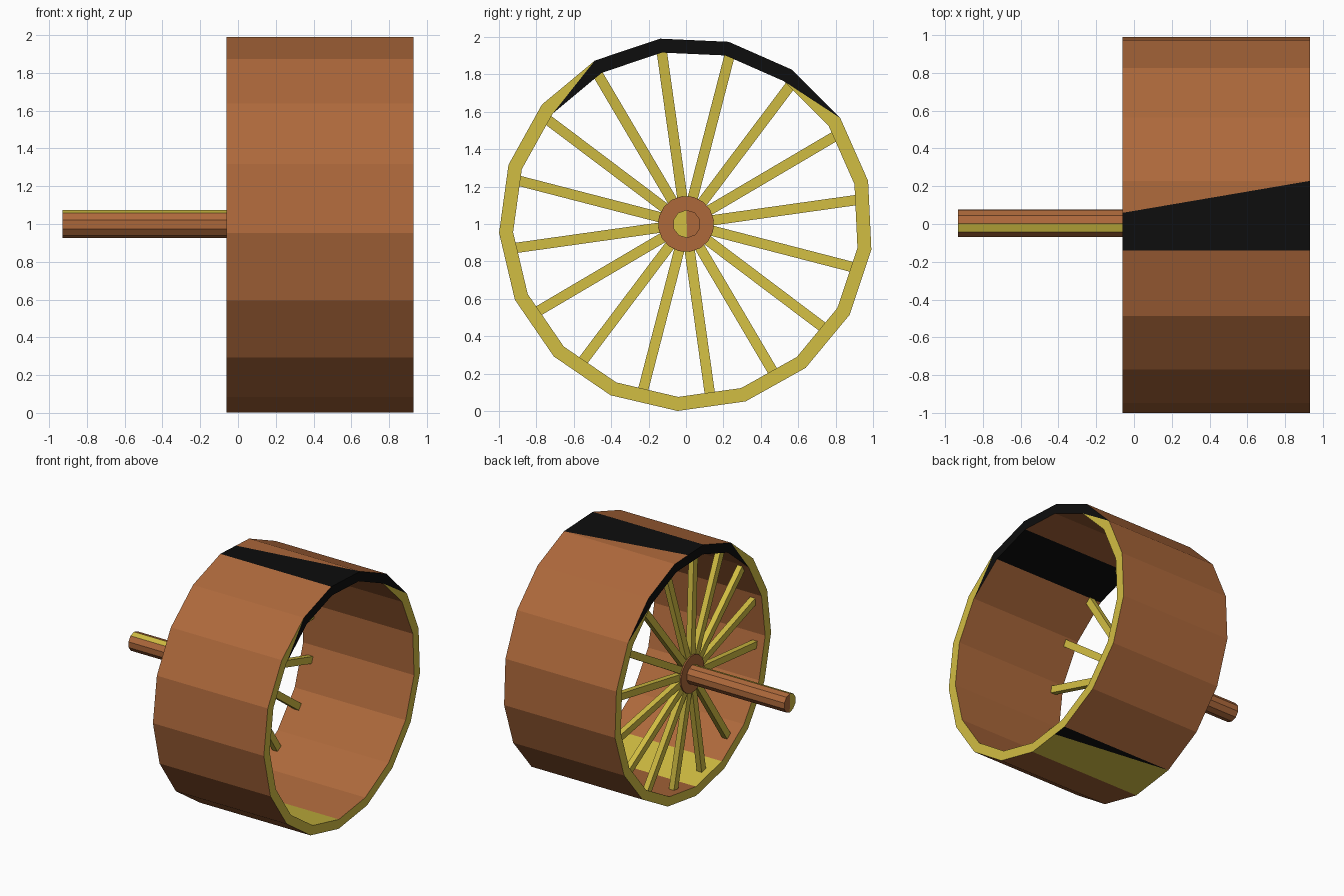
import bpy, bmesh, math
from mathutils import Vector, Matrix

if "Cube" in bpy.data.objects:
    bpy.data.objects.remove(bpy.data.objects["Cube"])


def material(name, color):
    m = bpy.data.materials.new(name)
    m.diffuse_color = (*color, 1)
    m.use_nodes = True
    m.node_tree.nodes["Principled BSDF"].inputs["Base Color"].default_value = m.diffuse_color
    return m


BROWN, YELLOW, BLACK = 0, 1, 2
MATS = [material("wood_brown", (0.42, 0.14, 0.044)),
        material("pale_yellow", (0.64, 0.51, 0.055)),
        material("black", (0.004, 0.004, 0.004))]
X0, X1 = -0.06, 0.93          # drum ends
CENTRE_Z = 1.0


def finish(bm, name):
    bmesh.ops.remove_doubles(bm, verts=bm.verts, dist=1e-5)
    bmesh.ops.recalc_face_normals(bm, faces=bm.faces)
    me = bpy.data.meshes.new(name)
    bm.to_mesh(me)
    bm.free()
    for m in MATS:
        me.materials.append(m)
    ob = bpy.data.objects.new(name, me)
    bpy.context.collection.objects.link(ob)
    return ob


def face(bm, points, mat):
    f = bm.faces.new([bm.verts.new(p) for p in points])
    f.material_index = mat


def polar(x, r, deg, y=0.0):
    a = math.radians(deg)
    return Vector((x, y + r * math.cos(a), CENTRE_Z + r * math.sin(a)))


# Drum: open 17-sided tube, segment 0 is the flat on top
N, R, RI, START = 17, 1.0, 0.925, 98.0
STEP = 360 / N
bm = bmesh.new()
for i in range(N):
    a, b = START - i * STEP, START - (i + 1) * STEP
    o0, o1, o2, o3 = polar(X0, R, a), polar(X1, R, a), polar(X1, R, b), polar(X0, R, b)
    # outer wall, with a black slanted panel on top and a yellow one below
    if i == 0:
        cut = o0.lerp(o3, 0.54)
        face(bm, [o0, o1, o2, cut], BLACK)
        face(bm, [cut, o2, o3], BROWN)
    elif i == 8:
        cut = o2.lerp(o1, 0.7)
        face(bm, [o0, o1, cut], BLACK)
        face(bm, [o0, cut, o2, o3], YELLOW)
    else:
        face(bm, [o0, o1, o2, o3], BROWN)
    # inner wall
    inner = {16: BLACK, 9: YELLOW}.get(i, BROWN)
    face(bm, [polar(X0, RI, a), polar(X0, RI, b), polar(X1, RI, b), polar(X1, RI, a)], inner)
    # end rims: yellow, black over the top, slanted change of colour
    for x in (X0, X1):
        oa, ob, ia, ib = polar(x, R, a), polar(x, R, b), polar(x, RI, a), polar(x, RI, b)
        if i == 2:
            face(bm, [oa, ob, ia], BLACK)
            face(bm, [ia, ob, ib], YELLOW)
        elif i == 15:
            face(bm, [ia, ib, ob], BLACK)
            face(bm, [ia, ob, oa], YELLOW)
        else:
            face(bm, [oa, ob, ib, ia], BLACK if i in (0, 1, 16) else YELLOW)
finish(bm, "drum")


def rod(name, x0, x1, r, sides, start, y, side_mat, cap_mat):
    """Prism along x; the caps are triangle fans so they can change colour."""
    bm = bmesh.new()
    for i in range(sides):
        a, b = start + i * 360 / sides, start + (i + 1) * 360 / sides
        face(bm, [polar(x0, r, a, y), polar(x1, r, a, y),
                  polar(x1, r, b, y), polar(x0, r, b, y)], side_mat(i))
        for x in (x0, x1):
            face(bm, [polar(x, 0, 0, y), polar(x, r, a, y), polar(x, r, b, y)],
                 cap_mat((a + b) / 2))
    return finish(bm, name)


# Axle: one yellow side on top, ends half yellow
rod("axle", -0.93, 0.015, 0.075, 10, 92, 0.004,
    lambda i: YELLOW if i == 0 else BROWN,
    lambda a: YELLOW if math.cos(math.radians(a)) < -0.1 else BROWN)

# Hub
rod("hub", X0, 0.005, 0.15, 16, 8, 0.0, lambda i: BROWN, lambda a: BROWN)

# Spokes: 16 square bars, slightly dished from the hub into the drum
for i in range(16):
    ang = START - i * 22.5
    p, q = polar(-0.03, 0.1, ang), polar(0.025, 0.94, ang)
    d = q - p
    across = Vector((1, 0, 0)).cross(d).normalized()
    deep = d.normalized().cross(across)
    rot = Matrix((deep, across, d.normalized())).transposed().to_4x4()
    bm = bmesh.new()
    bmesh.ops.create_cube(bm, size=1.0, matrix=Matrix.Translation((p + q) / 2) @ rot
                          @ Matrix.Diagonal((0.045, 0.055, d.length, 1)))
    for f in bm.faces:
        f.material_index = YELLOW
    finish(bm, f"spoke_{i + 1}")
